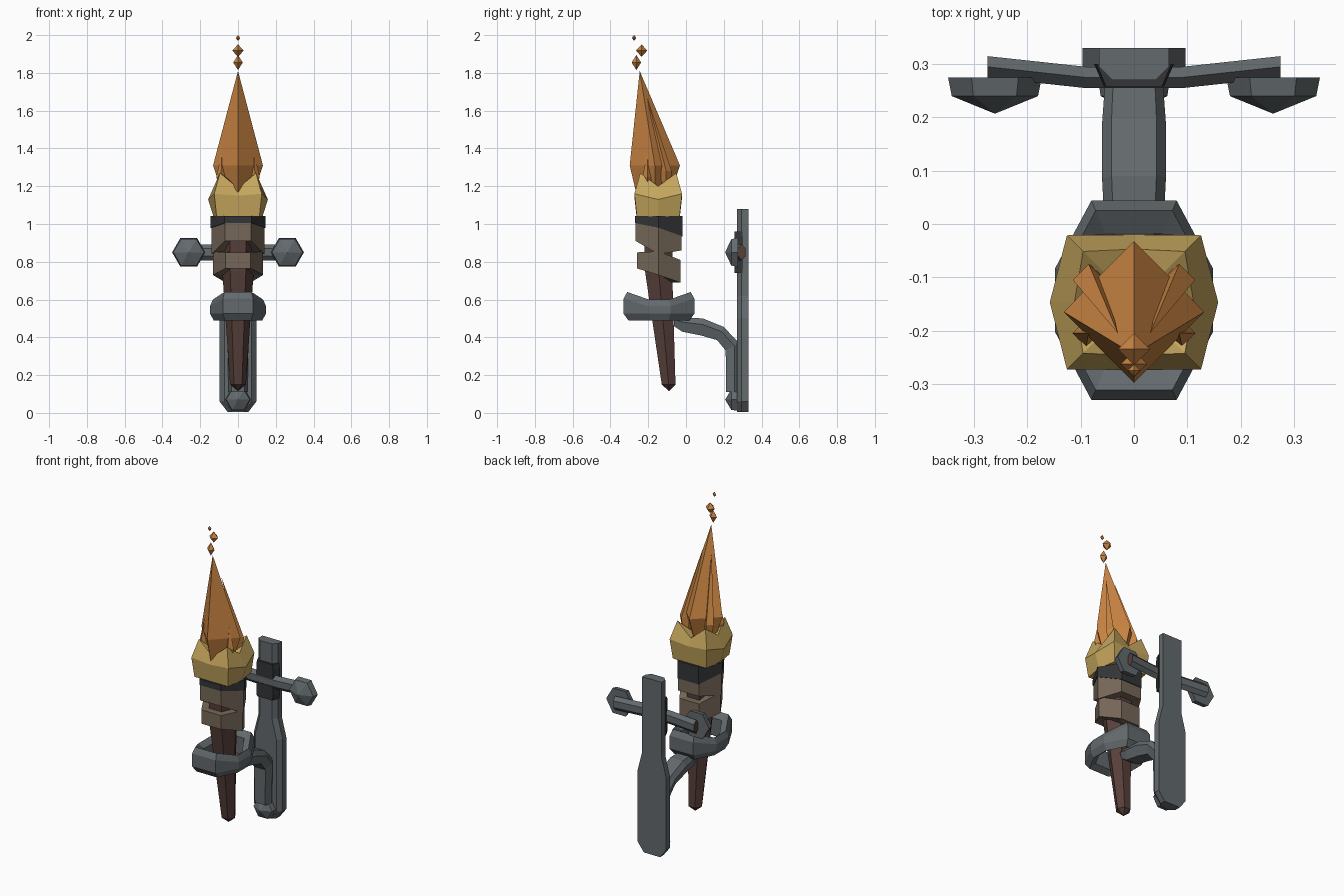
import bpy
import bmesh
from math import sin, cos, pi, radians
from mathutils import Vector

cube = bpy.data.objects.get("Cube")
if cube:
    bpy.data.objects.remove(cube, do_unlink=True)


def material(name, rgb):
    m = bpy.data.materials.new(name)
    m.use_nodes = True
    m.diffuse_color = (*rgb, 1)
    m.node_tree.nodes["Principled BSDF"].inputs["Base Color"].default_value = (*rgb, 1)
    return m


IRON = material("iron grey", (0.125, 0.142, 0.152))
BLACK = material("charcoal black", (0.034, 0.035, 0.038))
WOOD = material("dark red wood", (0.095, 0.05, 0.042))
CLOTH = material("brown wrapping", (0.18, 0.137, 0.098))
YELLOW = material("flame yellow", (0.56, 0.38, 0.11))
ORANGE = material("flame orange", (0.58, 0.23, 0.055))


def loft(name, rings, *mats, closed=False, paint=None):
    """Skin a list of point rings; a ring of one point becomes a tip."""
    bm = bmesh.new()
    loops = [[bm.verts.new(p) for p in ring] for ring in rings]
    pairs = list(zip(loops, loops[1:]))
    if closed:
        pairs.append((loops[-1], loops[0]))
    for a, b in pairs:
        n = max(len(a), len(b))
        for i in range(n):
            j = (i + 1) % n
            quad = [a[i % len(a)], a[j % len(a)], b[j % len(b)], b[i % len(b)]]
            bm.faces.new(list(dict.fromkeys(quad)))
    if not closed:
        for end in (loops[0], loops[-1]):
            if len(end) > 2:
                bm.faces.new(end)
    bmesh.ops.recalc_face_normals(bm, faces=bm.faces)
    if paint:
        for f in bm.faces:
            f.material_index = paint(f)
    mesh = bpy.data.meshes.new(name)
    bm.to_mesh(mesh)
    bm.free()
    for m in mats:
        mesh.materials.append(m)
    ob = bpy.data.objects.new(name, mesh)
    bpy.context.collection.objects.link(ob)
    return ob


def flat_ring(n, r, cy, z, turn=0):
    """Horizontal polygon; z may be a rule taking the angle."""
    out = []
    for k in range(n):
        a = 2 * pi * k / n + turn
        out.append((r * cos(a), cy + r * sin(a), z(a) if callable(z) else z))
    return out


# Wall plate: bevelled front, wide foot, narrow top
plate = []
for z, w in ((0.005, 0.055), (0.06, 0.097), (0.5, 0.097), (0.62, 0.066), (1.08, 0.066)):
    f = w - 0.025
    plate.append([(-w, 0.33, z), (w, 0.33, z), (w, 0.295, z), (f, 0.27, z), (-f, 0.27, z), (-w, 0.295, z)])
loft("wall_plate", plate, IRON)


# Hexagonal studs with pointed fronts
def stud(name, x, z, r):
    def hexagon(y, s):
        return [(x + s * cos(k * pi / 3), y, z + s * sin(k * pi / 3)) for k in range(6)]
    loft(name, [hexagon(0.275, r), hexagon(0.24, r * 0.92), [(x, 0.207, z)]], IRON)


stud("left_stud", 0.261, 0.85, 0.088)
stud("right_stud", -0.261, 0.85, 0.088)
stud("foot_stud", 0, 0.07, 0.068)

# Crossbar with bent ends and wooden end faces
bar = []
for x, y in ((-0.275, 0.295), (-0.09, 0.275), (0.09, 0.275), (0.275, 0.295)):
    bar.append([(x, y + dy, 0.85 + dz) for dy, dz in
                ((0.02, 0.02), (0, 0.042), (-0.02, 0.02), (-0.02, -0.02), (0, -0.042), (0.02, -0.02))])
loft("crossbar", bar, IRON, WOOD, paint=lambda f: int(abs(f.normal.x) > 0.9))

# Dark clasp holding the bar on the plate
clasp = [[(s * w, y, z) for s, y in ((-1, 0.3), (1, 0.3), (0.75, 0.258), (-0.75, 0.258))]
         for z, w in ((0.74, 0.07), (0.77, 0.075), (0.93, 0.075), (0.96, 0.07))]
loft("bar_clasp", clasp, BLACK)

# Curved support arm
arm = []
for y, z, y2, z2, w in ((0.28, 0.11, 0.213, 0.11, 0.05), (0.28, 0.37, 0.21, 0.33, 0.055),
                        (0.2, 0.455, 0.165, 0.385, 0.06), (0.09, 0.5, 0.08, 0.41, 0.06),
                        (0.0, 0.505, -0.02, 0.43, 0.055), (-0.06, 0.51, -0.065, 0.46, 0.05)):
    top, low = Vector((0, y, z)), Vector((0, y2, z2))
    x, mid = Vector((w, 0, 0)), top.lerp(low, 0.35)
    arm.append([top - x * 0.7, top + x * 0.7, mid + x, low + x * 0.7, low - x * 0.7, mid - x])
loft("support_arm", arm, IRON)

# Holder: elongated octagonal ring, raised at front and back
HALF = [(0.148, 0.06), (0.08, 0.187), (-0.08, 0.187), (-0.148, 0.06)]
OUTLINE = HALF + [(-x, -y) for x, y in HALF]
holder = []
for s, z in ((0.86, 0.488), (1, 0.525), (1, 0.58), (0.9, 0.615), (0.67, 0.59), (0.67, 0.51)):
    lift = 0.025 if z > 0.55 else 0
    holder.append([(x * s, -0.143 + y * s, z + (lift if abs(y) > 0.1 else -lift * 0.6)) for x, y in OUTLINE])
loft("holder_ring", holder, IRON, closed=True)

# Leaning tapered stake
loft("stake", [[(0, -0.09, 0.115)], flat_ring(6, 0.042, -0.092, 0.15),
               flat_ring(6, 0.083, -0.145, 0.75), flat_ring(6, 0.09, -0.145, 1.02)], WOOD)


# Cloth bands with slanted, notched edges
def band(name, r, low, high, mat):
    loft(name, [flat_ring(6, r, -0.145, low), flat_ring(6, r, -0.145, high),
                flat_ring(6, 0.07, -0.145, high), flat_ring(6, 0.07, -0.145, low)], mat, closed=True)


def edge(front, side, back):
    return lambda a: front if sin(a) < -0.1 else back if sin(a) > 0.1 else side


band("lower_wrap", 0.133, edge(0.765, 0.73, 0.69), edge(0.85, 0.855, 0.81), CLOTH)
band("upper_wrap", 0.14, edge(0.91, 0.84, 0.86), edge(1.01, 1.0, 0.97), CLOTH)
band("black_collar", 0.145, edge(1.005, 0.98, 0.935), 1.042, BLACK)


# Yellow flame crown, square in plan with peaks at the corners
def crown_ring(side_x, side_y, corner, zx, zy, zc):
    out = []
    for k in range(8):
        a = k * pi / 4
        if k % 2:
            r, z = corner, zc
        else:
            r, z = (side_y, zy) if k % 4 else (side_x, zx)
        out.append((r * cos(a), -0.147 + r * sin(a), z))
    return out


loft("flame_crown", [crown_ring(0.13, 0.115, 0.16, 1.04, 1.04, 1.04),
                     crown_ring(0.158, 0.127, 0.178, 1.13, 1.15, 1.16),
                     crown_ring(0.112, 0.1, 0.135, 1.2, 1.19, 1.27),
                     crown_ring(0.05, 0.05, 0.05, 1.2, 1.2, 1.2)], YELLOW)

# Main flame leaning forward
loft("main_flame", [[(0.085, -0.165, 1.17), (0, -0.08, 1.17), (-0.085, -0.165, 1.17), (0, -0.265, 1.17)],
                    [(0.132, -0.165, 1.31), (0, -0.032, 1.31), (-0.132, -0.165, 1.31), (0, -0.298, 1.31)],
                    [(0, -0.245, 1.81)]], ORANGE)


# Slim side flames, mirrored
def tongue(name, base, belly, tip, r):
    rings = [[Vector(c) + Vector((s * cos(k * pi / 2), s * sin(k * pi / 2), 0)) for k in range(4)]
             for c, s in ((base, r * 0.7), (belly, r))]
    loft(name, rings + [[tip]], ORANGE)


for side, s in (("left", 1), ("right", -1)):
    tongue(side + "_back_tongue", (s * 0.07, -0.105, 1.17), (s * 0.085, -0.105, 1.28), (s * 0.03, -0.205, 1.67), 0.03)
    tongue(side + "_front_tongue", (s * 0.075, -0.2, 1.17), (s * 0.09, -0.205, 1.25), (s * 0.085, -0.205, 1.38), 0.025)

# Floating sparks
for i, (y, z, r, h) in enumerate(((-0.263, 1.855, 0.025, 0.04), (-0.235, 1.918, 0.03, 0.033),
                                  (-0.275, 1.985, 0.012, 0.016))):
    loft("spark_%d" % (i + 1), [[(0, y, z - h)], flat_ring(4, r, y, z), [(0, y, z + h)]], ORANGE)
